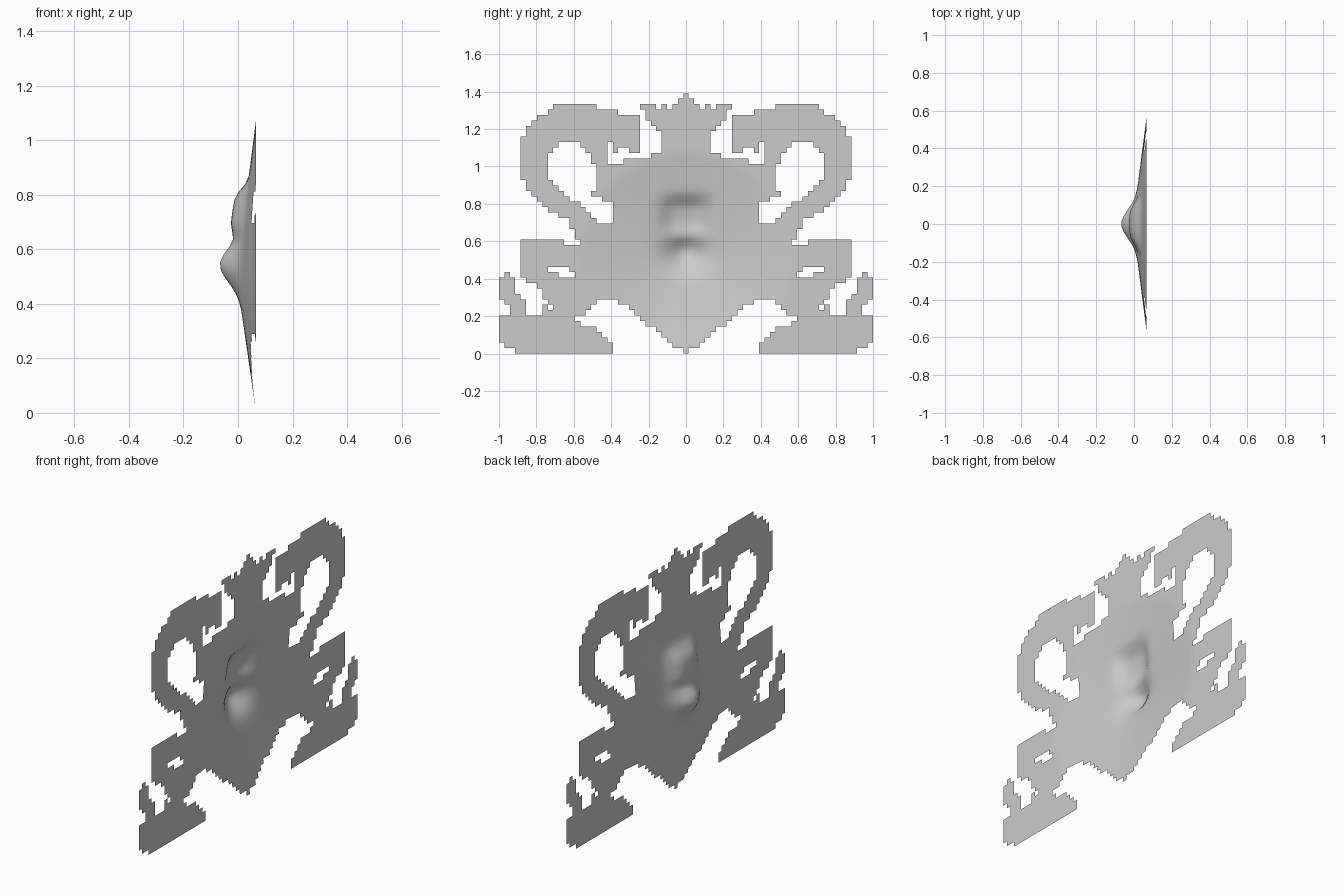
import bpy, bmesh, math

cube = bpy.data.objects.get("Cube")
if cube:
    bpy.data.objects.remove(cube)

COLUMNS = 69
CELL = 2 / COLUMNS
ROWS = 48
BACK = 0.066

# Half outlines in hundredths of a unit: distance from the centre line, height
crest_and_face = [(-3, 140), (2, 140), (2, 136), (5, 136), (7, 130), (11, 130), (11, 133),
                  (14, 133), (14, 130), (17, 130), (17, 133), (26, 133), (26, 130),
                  (22, 129), (18, 122), (13, 116), (13, 107), (18, 107), (18, 104),
                  (34, 104), (34, 102), (42, 102), (62, 70), (57, 60), (62, 40), (60, 19),
                  (57, 19), (52, 24), (47, 28), (36, 28), (22, 17), (10, 7), (1, 0), (-3, 0)]
upper_scroll = [(41, 100), (41, 114), (38, 114), (38, 108), (35, 108), (35, 111), (31, 111),
                (31, 108), (26, 108), (26, 127), (37, 127), (37, 130), (48, 130), (48, 133),
                (69, 133), (74, 130), (80, 125), (88, 116), (88, 94), (84, 88), (80, 83),
                (72, 76), (62, 70), (59, 62), (40, 62)]
lower_lobe = [(57, 59), (64, 59), (64, 62), (78, 62), (78, 60), (87, 60), (87, 42), (84, 38),
              (80, 36), (76, 30), (72, 27), (70, 22), (60, 18), (55, 30)]
foot_and_plume = [(60, 24), (70, 22), (75, 22), (75, 25), (78, 25), (78, 19), (85, 19),
                  (85, 26), (92, 33), (91, 41), (94, 41), (94, 43), (97, 43), (97, 41),
                  (100, 41), (100, 30), (97, 30), (94, 22), (91, 19), (100, 19), (100, 6),
                  (97, 5), (91, 0), (39, 0), (39, 6), (44, 9), (50, 14), (60, 17)]
scroll_opening = [(66, 114), (58, 114), (53, 108), (50, 102), (48, 102), (48, 91), (50, 86),
                  (44, 81), (39, 83), (39, 71), (48, 71), (58, 80), (64, 85), (73, 94),
                  (73, 108), (69, 111)]
lobe_opening = [(73, 47), (63, 47), (63, 44), (60, 44), (60, 41), (67, 41), (67, 44), (73, 44)]


def inside(outline, u, v):
    hit = False
    for (a, b), (c, d) in zip(outline, outline[1:] + outline[:1]):
        if (b > v) != (d > v) and u < a + (v - b) * (c - a) / (d - b):
            hit = not hit
    return hit


def filled(y, z):
    u, v = abs(y) * 100, z * 100
    solids = (crest_and_face, upper_scroll, lower_lobe, foot_and_plume)
    holes = (scroll_opening, lobe_opening)
    return any(inside(s, u, v) for s in solids) and not any(inside(h, u, v) for h in holes)


def relief(y, z):
    # Shallow cone, then a rounded muzzle and a broad flat-topped brow
    reach = 0.58 if z > 0.5 else 0.5
    radius = math.hypot(y / 0.57, (z - 0.5) / reach, 0.15)
    cone = 0.075 * max(0, 1 - radius)
    muzzle = 0.072 * math.exp(-(y / 0.1) ** 2 - ((z - 0.545) / 0.085) ** 2)
    brow = 0.044 * math.exp(-(y / 0.12) ** 4 - ((z - 0.74) / 0.09) ** 4)
    return BACK - cone - muzzle - brow


# Plain grey finish
grey = bpy.data.materials.new("plain_grey")
grey.use_nodes = True
grey.diffuse_color = (0.6, 0.6, 0.6, 1)
grey.node_tree.nodes["Principled BSDF"].inputs["Base Color"].default_value = (0.6, 0.6, 0.6, 1)

# Stepped sheet: one square face for every filled cell
bm = bmesh.new()
corners = {}


def corner(i, j):
    if (i, j) not in corners:
        y, z = (i - COLUMNS / 2) * CELL, j * CELL
        corners[i, j] = bm.verts.new((relief(y, z), y, z))
    return corners[i, j]


for i in range(COLUMNS):
    for j in range(ROWS):
        if filled((i + 0.5 - COLUMNS / 2) * CELL, (j + 0.5) * CELL):
            face = bm.faces.new([corner(i, j), corner(i, j + 1),
                                 corner(i + 1, j + 1), corner(i + 1, j)])
            face.smooth = True

mesh = bpy.data.meshes.new("crest_relief")
bm.to_mesh(mesh)
bm.free()
mesh.materials.append(grey)
plaque = bpy.data.objects.new("crest_relief", mesh)
bpy.context.collection.objects.link(plaque)
